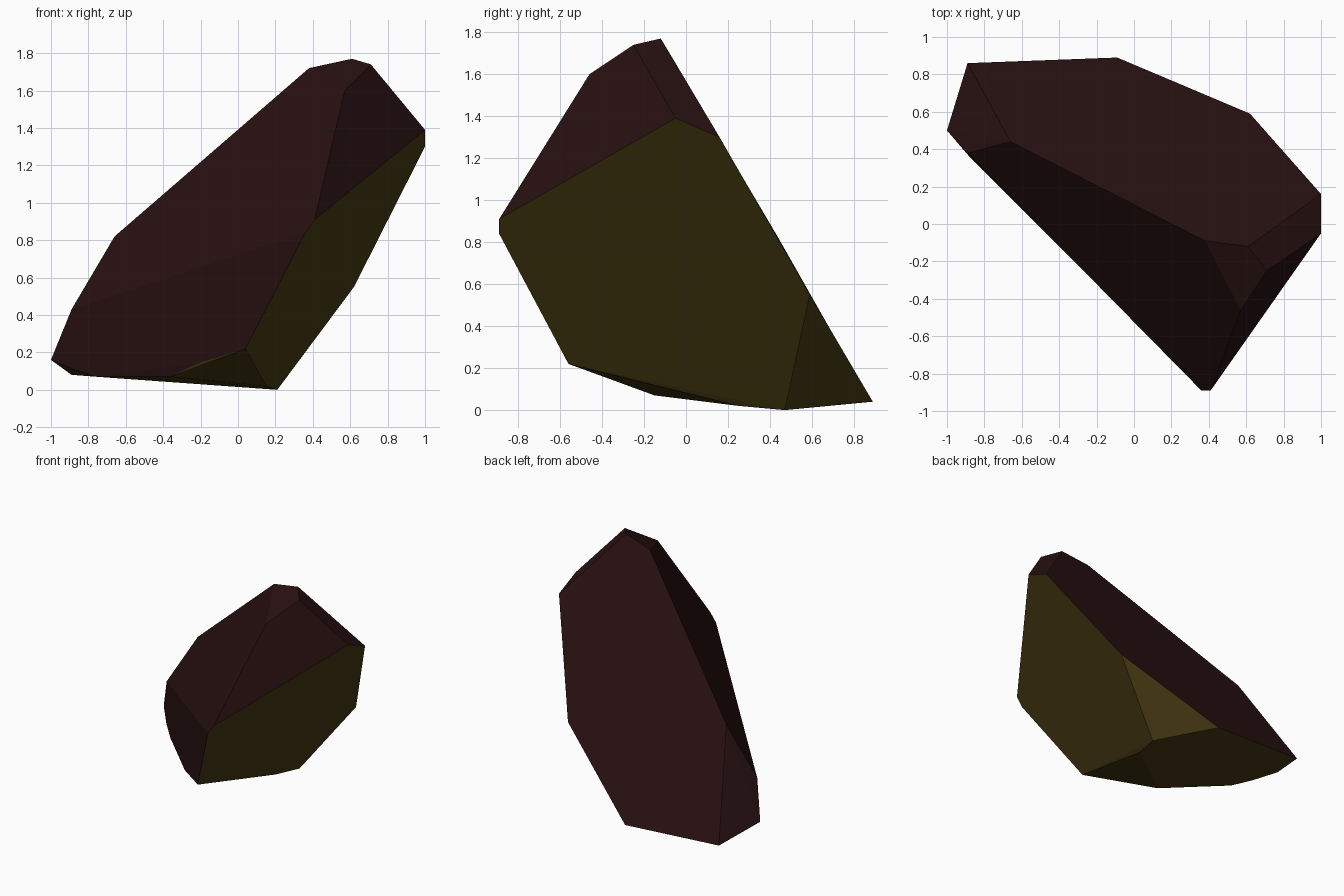
import bpy
import bmesh
import math

default_cube = bpy.data.objects.get("Cube")
if default_cube:
    bpy.data.objects.remove(default_cube, do_unlink=True)


def make_material(name, color):
    """One flat, matte colour for both the viewport and the render."""
    material = bpy.data.materials.new(name)
    material.use_nodes = True
    material.diffuse_color = color
    shader = material.node_tree.nodes["Principled BSDF"]
    shader.inputs["Base Color"].default_value = color
    shader.inputs["Roughness"].default_value = 1
    return material


# Corners of the chipped stone, grouped by the area they bound
crown = [(.38, -.09, 1.72), (.61, -.12, 1.77), (.71, -.25, 1.74), (.57, -.46, 1.6)]
left_rim = [(1, -.05, 1.39), (1, .16, 1.3), (.62, .59, .55)]
front_ridge = [(.41, -.89, .91), (.36, -.89, .84), (.04, -.56, .22)]
right_tip = [(-.66, .44, .82), (-.89, .38, .43), (-1, .5, .16), (-.89, .86, .08)]
base_front = [(-.22, -.3, .14), (-.36, -.15, .07), (-.76, .24, .07), (-.88, .36, .11)]
base_back = [(.15, .25, .02), (.21, .47, 0), (0, .73, .03), (-.09, .89, .04), (-.3, .88, .05)]

# Wrap the corners in a convex shell and merge the coplanar triangles
bm = bmesh.new()
for corner in crown + left_rim + front_ridge + right_tip + base_front + base_back:
    bm.verts.new(corner)
hull = bmesh.ops.convex_hull(bm, input=bm.verts)
inside = [item for item in hull["geom_interior"] if isinstance(item, bmesh.types.BMVert)]
bmesh.ops.delete(bm, geom=inside, context="VERTS")
bmesh.ops.dissolve_limit(
    bm, angle_limit=math.radians(3), verts=bm.verts, edges=bm.edges
)
bmesh.ops.recalc_face_normals(bm, faces=bm.faces)

# Weathered faces are dark red, overhanging faces are olive
bm.normal_update()
for face in bm.faces:
    face.smooth = False
    face.material_index = 1 if face.normal.z < -.15 else 0

mesh = bpy.data.meshes.new("rock")
bm.to_mesh(mesh)
bm.free()
mesh.materials.append(make_material("dark red stone", (.022, .0055, .006, 1)))
mesh.materials.append(make_material("olive stone", (.062, .041, .006, 1)))
rock = bpy.data.objects.new("rock", mesh)
bpy.context.collection.objects.link(rock)
